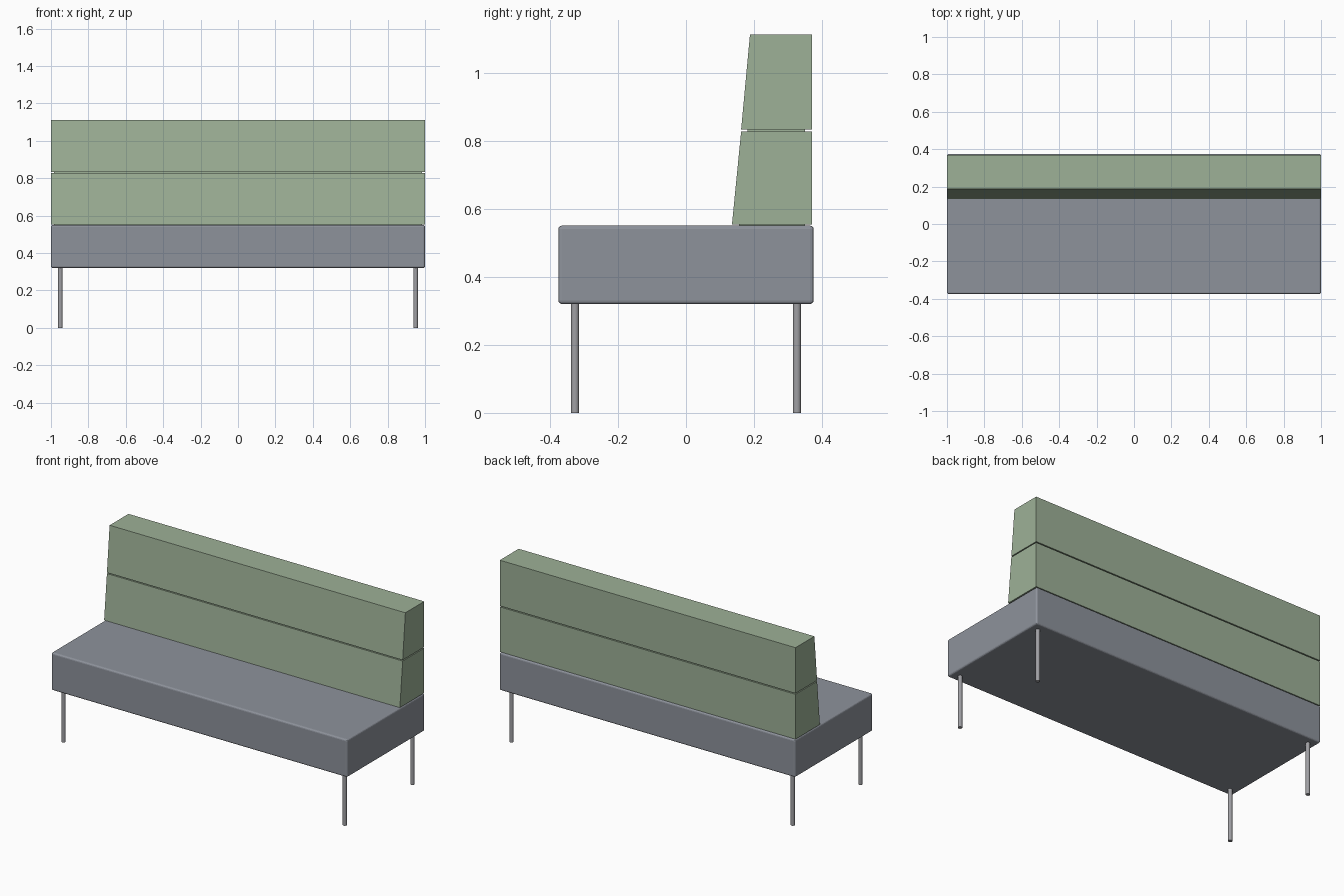
import bpy
import bmesh

cube = bpy.data.objects.get("Cube")
if cube:
    bpy.data.objects.remove(cube, do_unlink=True)


def material(name, rgb):
    m = bpy.data.materials.new(name)
    m.use_nodes = True
    m.diffuse_color = (*rgb, 1)
    m.node_tree.nodes["Principled BSDF"].inputs["Base Color"].default_value = (*rgb, 1)
    return m


green = material("sage green fabric", (0.34, 0.44, 0.31))
grey = material("blue grey fabric", (0.27, 0.29, 0.33))
metal = material("metal grey", (0.35, 0.35, 0.37))


def extrude_profile(name, profile, half_width, mat, bevel=0.0, segments=1):
    """Sweep a (y, z) side profile across the width of the bench."""
    bm = bmesh.new()
    face = bm.faces.new([bm.verts.new((-half_width, y, z)) for y, z in profile])
    new = bmesh.ops.extrude_face_region(bm, geom=[face])["geom"]
    verts = [g for g in new if isinstance(g, bmesh.types.BMVert)]
    bmesh.ops.translate(bm, verts=verts, vec=(2 * half_width, 0, 0))
    bmesh.ops.recalc_face_normals(bm, faces=bm.faces)
    mesh = bpy.data.meshes.new(name)
    bm.to_mesh(mesh)
    bm.free()
    obj = bpy.data.objects.new(name, mesh)
    bpy.context.collection.objects.link(obj)
    mesh.materials.append(mat)
    if bevel:
        mod = obj.modifiers.new("soft edges", "BEVEL")
        mod.width = bevel
        mod.segments = segments
    return obj


def rect(y0, y1, z0, z1):
    return [(y0, z0), (y1, z0), (y1, z1), (y0, z1)]


# Seat box with rounded edges
extrude_profile("seat", rect(-0.375, 0.375, 0.32, 0.55), 1.0, grey, 0.01, 3)

# Two stacked backrest cushions with a raked front
extrude_profile("lower_backrest",
                [(0.135, 0.553), (0.37, 0.553), (0.37, 0.827), (0.162, 0.827)],
                0.999, green)
extrude_profile("upper_backrest",
                [(0.162, 0.833), (0.37, 0.833), (0.37, 1.112), (0.188, 1.112)],
                0.999, green)

# Recessed spacers below each cushion
extrude_profile("middle_spacer", rect(0.18, 0.35, 0.825, 0.835), 0.985, green)
extrude_profile("bottom_spacer", rect(0.155, 0.35, 0.545, 0.555), 0.985, green)

# Four thin round legs
for side, x in (("right", -0.95), ("left", 0.95)):
    for end, y in (("front", -0.326), ("back", 0.326)):
        bpy.ops.mesh.primitive_cylinder_add(vertices=16, radius=0.012, depth=0.325,
                                            location=(x, y, 0.1625))
        leg = bpy.context.object
        leg.name = f"{end}_{side}_leg"
        leg.data.materials.append(metal)
        bpy.ops.object.shade_smooth_by_angle()
